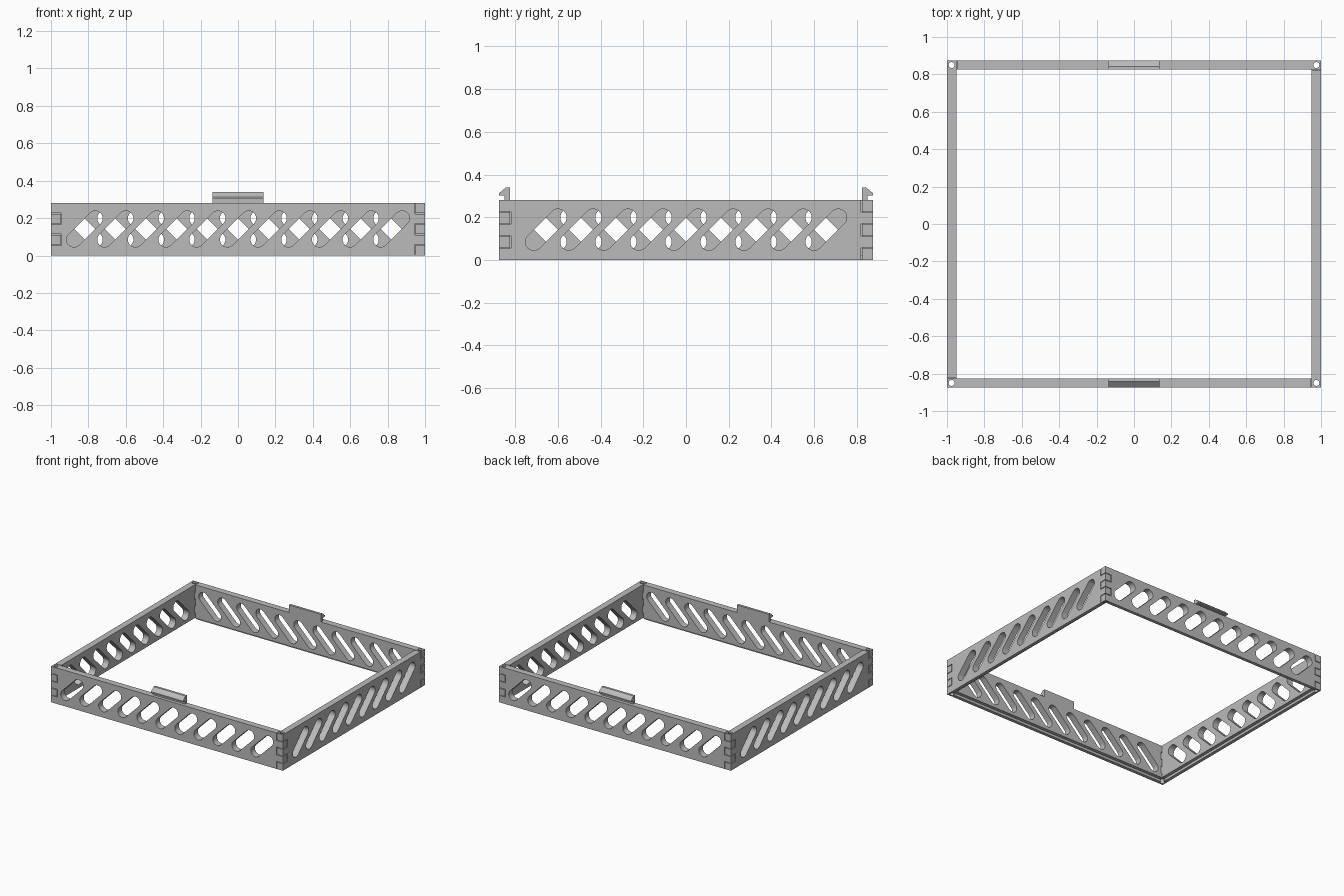
import bpy, bmesh
from math import pi, cos, sin, radians
from mathutils import Matrix, Vector

HALF_X, HALF_Y, HEIGHT, THICK = 1.0, 0.875, 0.28, 0.05
GAP = 0.0025
PITCH, SLOT_R, SLOT_C, SLOT_Z = 0.164, 0.04, 0.057, 0.142

cube = bpy.data.objects.get("Cube")
if cube:
    bpy.data.objects.remove(cube)

grey = bpy.data.materials.new("matte grey")
grey.use_nodes = True
colour = (0.5, 0.5, 0.5, 1)
grey.diffuse_color = colour
grey.node_tree.nodes["Principled BSDF"].inputs["Base Color"].default_value = colour


def add_object(name, mesh):
    ob = bpy.data.objects.new(name, mesh)
    bpy.context.scene.collection.objects.link(ob)
    return ob


def evaluated_mesh(ob):
    bpy.context.view_layer.update()
    graph = bpy.context.evaluated_depsgraph_get()
    return bpy.data.meshes.new_from_object(ob.evaluated_get(graph))


def plate(name, loops, matrix, thick):
    """Solid plate from a flat outline with holes."""
    curve = bpy.data.curves.new(name, "CURVE")
    curve.dimensions = "2D"
    curve.fill_mode = "BOTH"
    curve.extrude = thick / 2
    for loop in loops:
        spline = curve.splines.new("POLY")
        spline.points.add(len(loop) - 1)
        for point, (x, y) in zip(spline.points, loop):
            point.co = (x, y, 0, 1)
        spline.use_cyclic_u = True
    temp = add_object(name + "_outline", curve)
    mesh = evaluated_mesh(temp)
    bpy.data.objects.remove(temp)
    bm = bmesh.new()
    bm.from_mesh(mesh)
    bmesh.ops.remove_doubles(bm, verts=bm.verts, dist=0.0001)
    bmesh.ops.transform(bm, matrix=matrix, verts=bm.verts)
    bmesh.ops.recalc_face_normals(bm, faces=bm.faces)
    bm.to_mesh(mesh)
    bm.free()
    mesh.materials.clear()
    mesh.materials.append(grey)
    return add_object(name, mesh)


def finger_edge(half, parity):
    """One interlocking wall end, from bottom to top."""
    points, step = [], HEIGHT / 5
    for i in range(5):
        owned = i % 2 == parity
        x = half if owned else half - THICK - 2 * GAP
        shift = GAP if owned else -GAP
        low = 0 if i == 0 else i * step + shift
        high = HEIGHT if i == 4 else (i + 1) * step - shift
        points += [(x, low), (x, high)]
    return points


def slot(cx):
    """Rounded slot leaning at 45 degrees."""
    loop = []
    for side, start in ((1, -45), (-1, 135)):
        for i in range(11):
            a = radians(start + 18 * i)
            loop.append((cx + side * SLOT_C + SLOT_R * cos(a),
                         SLOT_Z + side * SLOT_C + SLOT_R * sin(a)))
    return loop


def turn(k):
    return Matrix.Rotation(k * pi / 2, 4, "Z")


# Four slotted walls, each the same design seen from outside
walls = []
for k, name in enumerate(("front_wall", "left_wall", "back_wall", "right_wall")):
    half, away, count = ((HALF_X, HALF_Y, 11), (HALF_Y, HALF_X, 9))[k % 2]
    left = [(-x, z) for x, z in finger_edge(half, 0)]
    outline = finger_edge(half, 1) + left[::-1]
    slots = [slot((i - (count - 1) / 2) * PITCH) for i in range(count)]
    place = (turn(k) @ Matrix.Translation((0, THICK / 2 - away, 0))
             @ Matrix.Rotation(pi / 2, 4, "X"))
    walls.append(plate(name, [outline] + slots, place, THICK))

# Cutters: stepped lower inside edge and corner pin holes
bm = bmesh.new()
bmesh.ops.create_cube(bm, size=2, matrix=Matrix.Diagonal(
    (HALF_X - THICK / 2, HALF_Y - THICK / 2, 0.02, 1)))
step_mesh = bpy.data.meshes.new("step_cutter")
bm.to_mesh(step_mesh)
bm.free()
bm = bmesh.new()
for sx in (-1, 1):
    for sy in (-1, 1):
        spot = Vector((sx * (HALF_X - THICK / 2), sy * (HALF_Y - THICK / 2), HEIGHT / 2))
        bmesh.ops.create_cone(bm, cap_ends=True, segments=20, radius1=0.016,
                              radius2=0.016, depth=0.5, matrix=Matrix.Translation(spot))
hole_mesh = bpy.data.meshes.new("pin_hole_cutter")
bm.to_mesh(hole_mesh)
bm.free()
cutters = [add_object(m.name, m) for m in (step_mesh, hole_mesh)]
for wall in walls:
    for cutter in cutters:
        mod = wall.modifiers.new("cut", "BOOLEAN")
        mod.operation = "DIFFERENCE"
        mod.solver = "EXACT"
        mod.object = cutter
    mesh = evaluated_mesh(wall)
    wall.modifiers.clear()
    wall.data = mesh
for cutter in cutters:
    bpy.data.objects.remove(cutter)

# Snap hooks on the front and back walls, barbs facing outward
barb = [(-0.825, 0.275), (-0.825, 0.34), (-0.843, 0.34),
        (-0.875, 0.313), (-0.875, 0.303), (-0.85, 0.303), (-0.85, 0.275)]
stand = Matrix(((0, 0, 1, 0), (1, 0, 0, 0), (0, 1, 0, 0), (0, 0, 0, 1)))
hooks = [plate(name, [barb], turn(k) @ stand, 0.275)
         for name, k in (("front_hook", 0), ("back_hook", 2))]

# Smooth the slot ends and holes, keep edges sharp
bpy.ops.object.select_all(action="DESELECT")
for ob in walls + hooks:
    ob.select_set(True)
bpy.context.view_layer.objects.active = walls[0]
bpy.ops.object.shade_smooth_by_angle(angle=radians(30))
